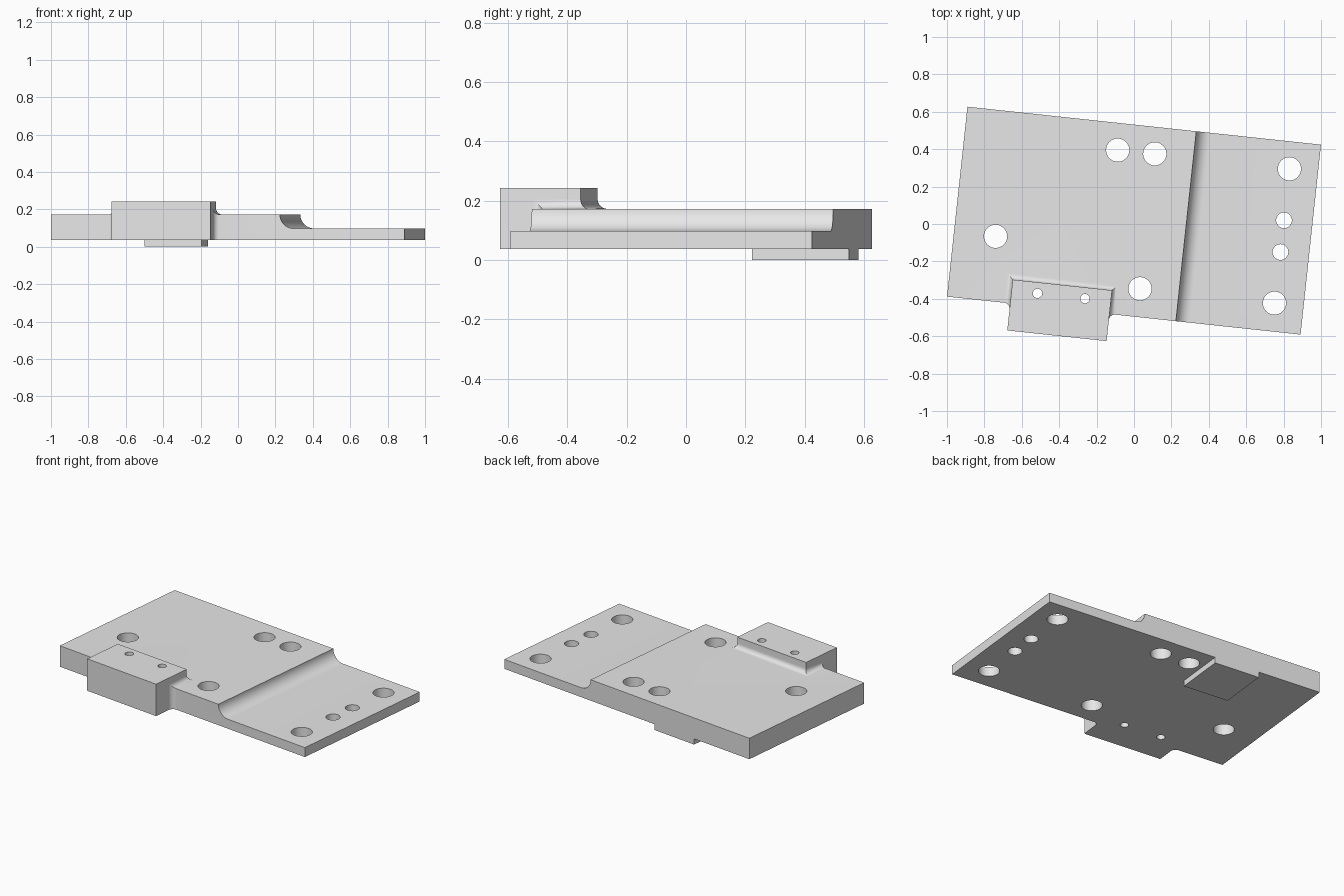
import bpy, bmesh, math
from mathutils import Matrix

if "Cube" in bpy.data.objects:
    bpy.data.objects.remove(bpy.data.objects["Cube"])

TILT = Matrix.Translation((0, 0.018, 0)) @ Matrix.Rotation(math.radians(-6.13), 4, 'Z')
HW, HD = 0.9505, 0.5105              # plate half width and half depth
Z0, ZT, ZTHIN, ZB = 0.037, 0.172, 0.098, 0.243

grey = bpy.data.materials.new("plain_grey")
grey.diffuse_color = (0.8, 0.8, 0.8, 1)
grey.use_nodes = True
grey.node_tree.nodes["Principled BSDF"].inputs["Base Color"].default_value = grey.diffuse_color


def finish(name, bm, matrix=TILT):
    bmesh.ops.recalc_face_normals(bm, faces=bm.faces)
    bm.transform(matrix)
    me = bpy.data.meshes.new(name)
    bm.to_mesh(me)
    bm.free()
    me.materials.append(grey)
    ob = bpy.data.objects.new(name, me)
    bpy.context.collection.objects.link(ob)
    return ob


def box(name, x0, x1, y0, y1, z0, z1):
    bm = bmesh.new()
    bmesh.ops.create_cube(bm, size=1)
    for v in bm.verts:
        v.co = (x1 if v.co.x > 0 else x0, y1 if v.co.y > 0 else y0, z1 if v.co.z > 0 else z0)
    return finish(name, bm)


def combine(target, tool, operation):
    mod = target.modifiers.new(operation.lower(), 'BOOLEAN')
    mod.operation, mod.solver, mod.object = operation, 'EXACT', tool
    bpy.context.view_layer.objects.active = target
    bpy.ops.object.modifier_apply(modifier=mod.name)
    bpy.data.objects.remove(tool)


# Plate: stepped side profile with a concave fillet, extruded front to back
STEP, R = 0.28, ZT - ZTHIN
profile = [(-HW, Z0), (-HW, ZT)]
for i in range(13):
    a = math.pi / 2 * i / 12
    profile.append((STEP + R - R * math.cos(a), ZT - R * math.sin(a)))
profile += [(HW, ZTHIN), (HW, Z0)]
bm = bmesh.new()
face = bm.faces.new([bm.verts.new((x, -HD, z)) for x, z in profile])
ext = bmesh.ops.extrude_face_region(bm, geom=[face])
bmesh.ops.translate(bm, vec=(0, 2 * HD, 0),
                    verts=[v for v in ext['geom'] if isinstance(v, bmesh.types.BMVert)])
plate = finish("mounting_plate", bm)

# Raised block on the front edge
BL, BR, BF, BB = -0.611, -0.077, -0.656, -0.383
block = box("raised_block", BL, BR, BF, BB, Z0, ZB)

# Mitred fillet skirt where the block meets the plate's top and front
r = 0.032
steps = [(-0.02, r)]
for i in range(9):
    a = math.pi / 2 * i / 8
    steps.append((r - r * math.cos(a), r - r * math.sin(a)))
steps.append((r, -0.02))
bm = bmesh.new()
rings = []
for d, h in steps:
    l, rt, f, b, t = BL - d, BR + d, -HD - h, BB + d, ZT + h
    rings.append([bm.verts.new(p) for p in (
        (l, f, Z0), (l, f, t), (l, b, t), (rt, b, t), (rt, f, t), (rt, f, Z0))])
for p, q in zip(rings, rings[1:]):
    for j in range(5):
        bm.faces.new((p[j], p[j + 1], q[j + 1], q[j]))
for g in (rings[0], rings[-1]):
    bm.faces.new((g[1], g[2], g[3], g[4]))
    bm.faces.new((g[0], g[1], g[4], g[5]))
bm.faces.new([g[0] for g in rings] + [g[5] for g in reversed(rings)])
skirt = finish("block_fillet", bm)

# Locating pad under the rear edge
pad = box("locating_pad", -0.522, -0.215, 0.182, HD, 0, 0.08)

for part in (block, skirt, pad):
    combine(plate, part, 'UNION')

# Through holes: x, y, radius
holes = [(-0.087, 0.395, 0.062), (0.111, 0.375, 0.062), (0.831, 0.295, 0.062),
         (-0.74, -0.066, 0.062), (0.032, -0.346, 0.062), (0.751, -0.423, 0.062),
         (0.802, 0.02, 0.042), (0.783, -0.15, 0.042),
         (-0.516, -0.371, 0.025), (-0.262, -0.399, 0.025)]
bm = bmesh.new()
for x, y, rad in holes:
    bmesh.ops.create_cone(bm, cap_ends=True, segments=40, radius1=rad, radius2=rad,
                          depth=1, matrix=Matrix.Translation((x, y, 0.1)))
drill = finish("hole_cutter", bm, Matrix.Identity(4))
combine(plate, drill, 'DIFFERENCE')

# Smooth fillets and bores, crisp edges
bpy.ops.object.select_all(action='DESELECT')
plate.select_set(True)
bpy.context.view_layer.objects.active = plate
bpy.ops.object.shade_smooth_by_angle(angle=math.radians(30))
